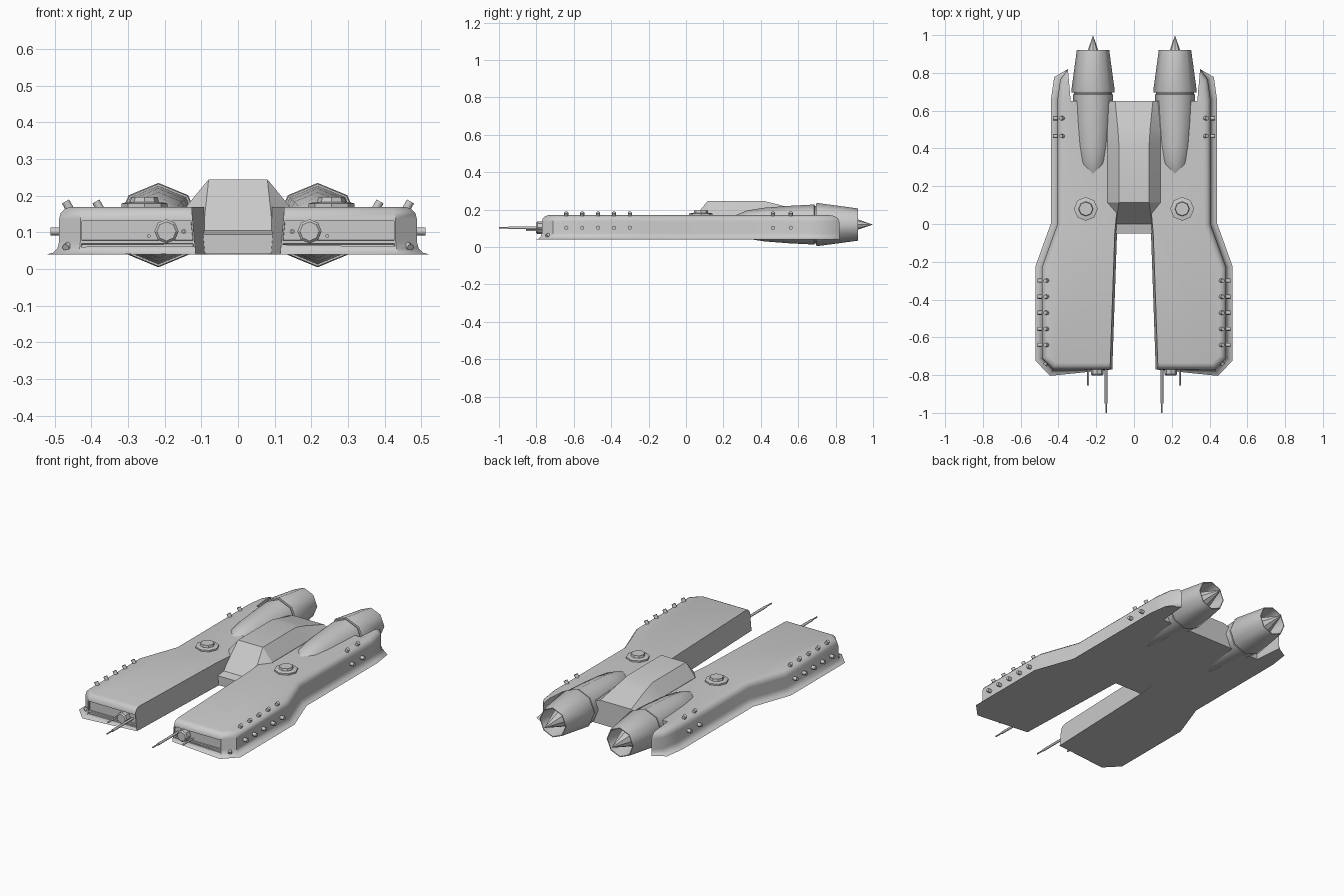
import bpy, bmesh, math
from mathutils import Vector

cube = bpy.data.objects.get("Cube")
if cube:
    bpy.data.objects.remove(cube, do_unlink=True)

grey = bpy.data.materials.new("hull_grey")
grey.use_nodes = True
colour = (0.6, 0.6, 0.6, 1)
grey.diffuse_color = colour
grey.node_tree.nodes["Principled BSDF"].inputs["Base Color"].default_value = colour


def finish(bm, name, angle):
    bmesh.ops.recalc_face_normals(bm, faces=bm.faces)
    mesh = bpy.data.meshes.new(name)
    bm.to_mesh(mesh)
    bm.free()
    mesh.materials.append(grey)
    ob = bpy.data.objects.new(name, mesh)
    bpy.context.collection.objects.link(ob)
    bpy.ops.object.select_all(action="DESELECT")
    ob.select_set(True)
    bpy.context.view_layer.objects.active = ob
    bpy.ops.object.shade_smooth_by_angle(angle=math.radians(angle))
    return ob


def skin(bm, rings, caps=True):
    """Bridge rings of equal vertex count, optionally closing the ends."""
    n = len(rings[0])
    for a, b in zip(rings, rings[1:]):
        for i in range(n):
            j = (i + 1) % n
            bm.faces.new((a[i], a[j], b[j], b[i]))
    if caps:
        bm.faces.new(rings[0])
        bm.faces.new(rings[-1])


def lathe(name, origin, axis, profile, n=8, angle=30):
    """Turn (distance, radius) pairs around an axis."""
    bm = bmesh.new()
    q = Vector(axis).to_track_quat("Z", "Y")
    rings = []
    for d, r in profile:
        ring = []
        for i in range(n):
            t = math.tau * i / n
            p = Vector((r * math.cos(t), r * math.sin(t), d))
            ring.append(bm.verts.new(Vector(origin) + q @ p))
        rings.append(ring)
    skin(bm, rings)
    bmesh.ops.remove_doubles(bm, verts=bm.verts, dist=0.0005)
    return finish(bm, name, angle)


# Hull: twin-pronged outline with rear fins, extruded and rounded outside
BOTTOM, TOP = 0.04, 0.17
half = [(0.08, 0.06), (0.09, -0.05), (0.115, -0.77), (0.43, -0.77),
        (0.488, -0.71), (0.488, -0.23), (0.405, 0.0), (0.405, 0.66),
        (0.39, 0.765), (0.35, 0.82), (0.335, 0.65)]
outline = half + [(-x, y) for x, y in reversed(half)]
bm = bmesh.new()
low = [bm.verts.new((x, y, BOTTOM)) for x, y in outline]
high = []
for x, y in outline:
    lean = 0.012 if abs(x) < 0.2 else 0
    high.append(bm.verts.new((x + math.copysign(lean, x), y, TOP)))
skin(bm, [low, high])
bm.normal_update()


def rounded(e):
    a, b = (v.co for v in e.verts)
    if abs(a.z - b.z) > 0.01:
        return False
    outer = min(abs(a.x), abs(b.x)) > 0.338
    return outer or max(a.y, b.y) < -0.76


bmesh.ops.bevel(bm, geom=[e for e in bm.edges if rounded(e)], offset=0.034,
                segments=3, profile=0.5, affect="EDGES", clamp_overlap=True)
bmesh.ops.recalc_face_normals(bm, faces=bm.faces)
bm.normal_update()
nose = [f for f in bm.faces
        if f.normal.y < -0.98 and f.calc_center_median().y < -0.76]
# Recessed gun panels in the prong tips
bmesh.ops.inset_individual(bm, faces=nose, thickness=0.006, depth=0)
bmesh.ops.inset_individual(bm, faces=nose, thickness=0.001, depth=-0.008)
finish(bm, "hull", 40)

# Raised cabin: (y, roof height, shoulder height, roof half width, base half width)
sections = [(-0.05, 0.095, 0.085, 0.095, 0.105), (0.0, 0.105, 0.095, 0.095, 0.11),
            (0.115, 0.245, 0.172, 0.08, 0.14), (0.42, 0.245, 0.172, 0.08, 0.14),
            (0.5, 0.225, 0.17, 0.085, 0.14), (0.65, 0.18, 0.165, 0.1, 0.14)]
bm = bmesh.new()
rings = []
for y, roof, shoulder, w, base in sections:
    pts = [(base, 0.041), (base, shoulder), (w, roof),
           (-w, roof), (-base, shoulder), (-base, 0.041)]
    rings.append([bm.verts.new((x, y, z)) for x, z in pts])
skin(bm, rings)
finish(bm, "cabin", 30)

for side, s in (("left", 1), ("right", -1)):
    # Engine: housing, nozzle and exhaust spike
    centre = (s * 0.217, 0, 0.12)
    back = (0, 1, 0)
    lathe(side + "_engine_housing", centre, back,
          [(0.2, 0), (0.23, 0.03), (0.27, 0.052), (0.33, 0.076), (0.42, 0.09),
           (0.55, 0.1), (0.685, 0.107), (0.69, 0.1), (0.72, 0.1)], angle=50)
    lathe(side + "_engine_nozzle", centre, back,
          [(0.695, 0.09), (0.695, 0.112), (0.705, 0.115), (0.92, 0.086),
           (0.92, 0.081), (0.81, 0.066), (0.8, 0)], angle=50)
    lathe(side + "_exhaust_spike", centre, back, [(0.805, 0.066), (1.0, 0)], angle=20)

    # Turret on the deck
    lathe(side + "_turret", (s * 0.255, 0.08, 0.165), (0, 0, 1),
          [(0, 0.063), (0.014, 0.063), (0.018, 0.045), (0.018, 0.039),
           (0.031, 0.036), (0.031, 0)])

    # Nose guns
    front = (0, -1, 0)
    lathe(side + "_gun_housing", (s * 0.195, -0.75, 0.103), front,
          [(0, 0.033), (0.045, 0.033), (0.052, 0.026), (0.052, 0)])
    lathe(side + "_long_barrel", (s * 0.148, -0.75, 0.103), front,
          [(0, 0.007), (0.2, 0.007), (0.2, 0.004), (0.25, 0.004)], angle=50)
    lathe(side + "_short_barrel", (s * 0.243, -0.75, 0.09), front,
          [(0, 0.005), (0.105, 0.005)], angle=50)

    # Point-defence guns along the flanks, two rows
    stub = [(0, 0.011), (0.035, 0.011), (0.035, 0)]
    rows = [(0.488, -0.64 + 0.085 * i) for i in range(5)] + [(0.405, 0.465), (0.405, 0.56)]
    for i, (x, y) in enumerate(rows):
        lathe(f"{side}_side_gun_{i}", (s * (x - 0.012), y, 0.103), (s, 0, 0), stub, angle=50)
        lathe(f"{side}_upper_gun_{i}", (s * (x - 0.035), y, 0.154),
              (s * 0.5, 0, 0.87), stub, angle=50)
    lathe(side + "_corner_gun", (s * 0.445, -0.71, 0.075),
          (s * 0.5, -0.7, -0.35), [(d * 1.3, r) for d, r in stub], angle=50)
